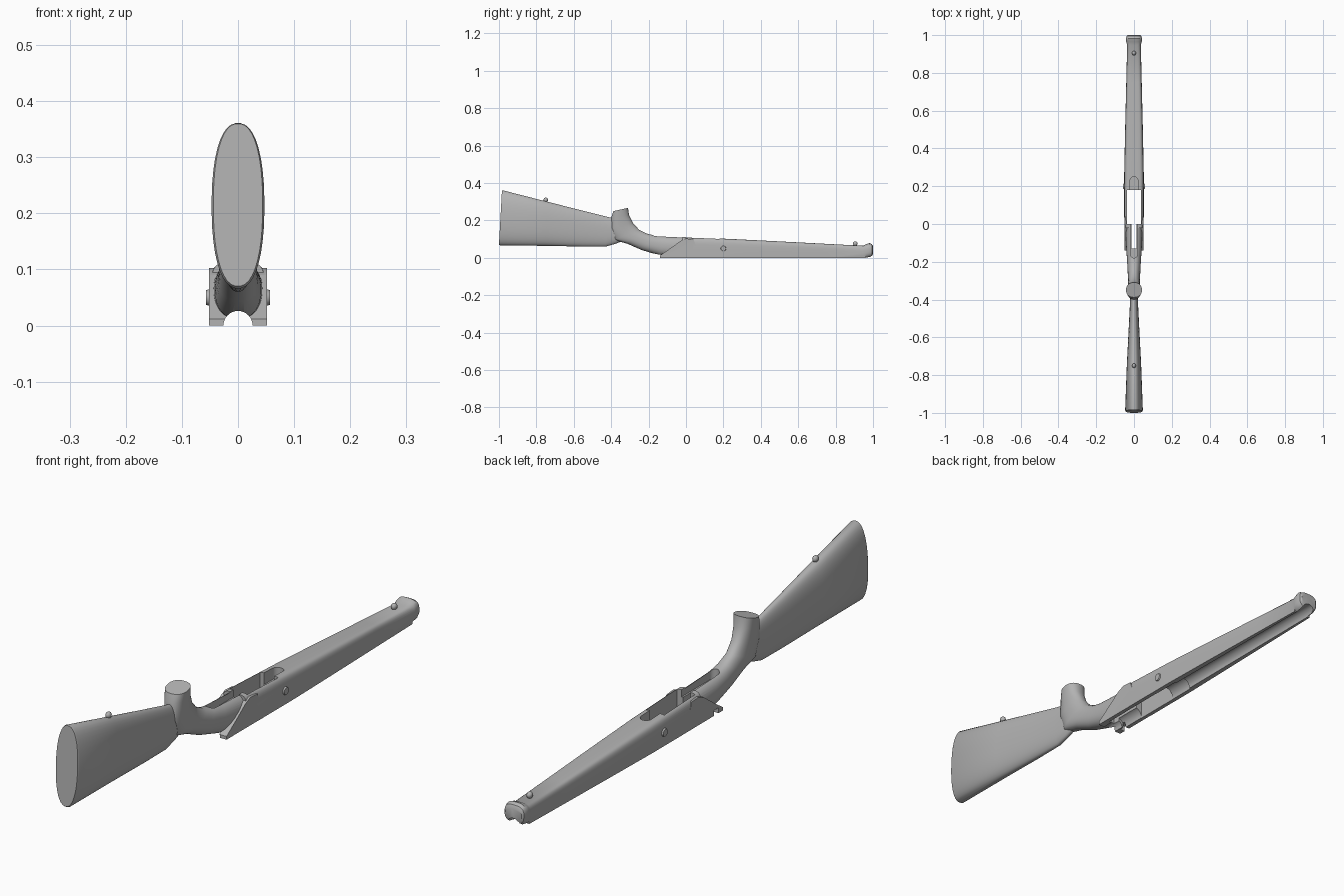
import bpy, bmesh, math
from mathutils import Matrix, Vector

if "Cube" in bpy.data.objects:
    bpy.data.objects.remove(bpy.data.objects["Cube"], do_unlink=True)

GREY = 0.45
mat = bpy.data.materials.new("plain_grey")
mat.use_nodes = True
mat.diffuse_color = (GREY, GREY, GREY, 1)
mat.node_tree.nodes["Principled BSDF"].inputs["Base Color"].default_value = (GREY, GREY, GREY, 1)


def finish(name, bm):
    """Turn a bmesh into a linked object with the grey material."""
    bmesh.ops.recalc_face_normals(bm, faces=bm.faces)
    mesh = bpy.data.meshes.new(name)
    bm.to_mesh(mesh)
    bm.free()
    mesh.materials.append(mat)
    obj = bpy.data.objects.new(name, mesh)
    bpy.context.collection.objects.link(obj)
    return obj


def loft(name, sections, power, sides=40):
    """Skin superellipse sections: (y, z) low point, (y, z) high point, half width."""
    bm = bmesh.new()
    rings = []
    for y0, z0, y1, z1, w in sections:
        ring = []
        for i in range(sides):
            a = math.tau * (i + 0.5) / sides
            c, s = math.cos(a), math.sin(a)
            c = math.copysign(abs(c) ** (2 / power), c)
            t = (math.copysign(abs(s) ** (2 / power), s) + 1) / 2
            ring.append(bm.verts.new((w * c, y0 + (y1 - y0) * t, z0 + (z1 - z0) * t)))
        rings.append(ring)
    for a, b in zip(rings, rings[1:]):
        for i in range(sides):
            j = (i + 1) % sides
            bm.faces.new((a[i], a[j], b[j], b[i]))
    bm.faces.new(rings[0])
    bm.faces.new(rings[-1])
    return finish(name, bm)


def prism(name, outline, axis, low, high):
    """Extrude a 2D outline along x (outline is y, z) or along z (outline is x, y)."""
    bm = bmesh.new()
    place = (lambda p, d: (d, p[0], p[1])) if axis == "x" else (lambda p, d: (p[0], p[1], d))
    face = bm.faces.new([bm.verts.new(place(p, low)) for p in outline])
    moved = bmesh.ops.extrude_face_region(bm, geom=[face])["geom"]
    shift = Vector(place((0, 0), high - low))
    bmesh.ops.translate(bm, vec=shift, verts=[v for v in moved if isinstance(v, bmesh.types.BMVert)])
    return finish(name, bm)


def box(name, x0, x1, y0, y1, z0, z1):
    return prism(name, [(x0, y0), (x1, y0), (x1, y1), (x0, y1)], "z", z0, z1)


def stadium(name, r, y0, y1, z0, z1):
    """Slot with round ends, long in y."""
    pts = []
    for k in range(26):
        a = math.pi * (k if k < 13 else k - 1) / 12
        pts.append((r * math.cos(a), (y1 - r if k < 13 else y0 + r) + r * math.sin(a)))
    return prism(name, pts, "z", z0, z1)


def cylinder(name, a, b, r0, r1, sides=32):
    a, b = Vector(a), Vector(b)
    bm = bmesh.new()
    turn = (b - a).to_track_quat("Z", "Y").to_matrix().to_4x4()
    bmesh.ops.create_cone(bm, cap_ends=True, segments=sides, radius1=r0, radius2=r1,
                          depth=(b - a).length, matrix=Matrix.Translation((a + b) / 2) @ turn)
    return finish(name, bm)


def combine(obj, others, operation):
    """Boolean each helper into obj, then remove the helpers."""
    for other in others:
        other.hide_render = True
        mod = obj.modifiers.new("cut", "BOOLEAN")
        mod.operation, mod.object, mod.solver = operation, other, "EXACT"
        graph = bpy.context.evaluated_depsgraph_get()
        graph.update()
        mesh = bpy.data.meshes.new_from_object(obj.evaluated_get(graph))
        obj.modifiers.clear()
        obj.data = mesh
        bpy.data.objects.remove(other, do_unlink=True)


def smooth(obj, angle=32):
    bpy.ops.object.select_all(action="DESELECT")
    obj.select_set(True)
    bpy.context.view_layer.objects.active = obj
    bpy.ops.object.shade_smooth_by_angle(angle=math.radians(angle))


# Fore-end: deep section mirrored below the floor and trimmed flat later
stock = loft("stock", [
    (y, -z, y, z, w) for y, z, w in
    [(-0.02, 0.112, 0.049), (0.04, 0.11, 0.052), (0.26, 0.1, 0.052),
     (0.5, 0.088, 0.047), (0.75, 0.075, 0.041), (0.96, 0.064, 0.036)]], 6, 48)

# Rounded front tip
tip = loft("tip", [
    (0.94, -0.002, 0.94, 0.062, 0.035), (0.965, -0.002, 0.965, 0.074, 0.041),
    (0.985, 0.002, 0.982, 0.079, 0.042), (0.996, 0.01, 0.994, 0.073, 0.039),
    (1.0, 0.02, 1.0, 0.062, 0.033)], 3)

# Butt
butt = loft("butt", [
    (-1.0, 0.07, -0.984, 0.36, 0.044), (-0.994, 0.066, -0.978, 0.361, 0.047),
    (-0.75, 0.064, -0.74, 0.3, 0.038), (-0.55, 0.06, -0.55, 0.252, 0.028),
    (-0.43, 0.06, -0.43, 0.222, 0.022), (-0.38, 0.074, -0.38, 0.21, 0.021),
    (-0.34, 0.09, -0.34, 0.19, 0.018)], 2.3)

# Pistol grip sweeping into the wrist
grip = loft("grip", [
    (-0.388, 0.25, -0.31, 0.267, 0.042), (-0.398, 0.222, -0.304, 0.228, 0.038),
    (-0.405, 0.155, -0.283, 0.185, 0.033), (-0.385, 0.095, -0.25, 0.15, 0.032),
    (-0.315, 0.076, -0.205, 0.128, 0.033), (-0.24, 0.043, -0.165, 0.12, 0.036),
    (-0.14, 0.012, -0.12, 0.117, 0.041), (0.01, 0.005, 0.01, 0.11, 0.046)], 2.3)

# Flat side panels with a sloping rear edge
panel = prism("panel", [(-0.14, -0.01), (-0.14, 0.012), (-0.085, 0.05), (-0.03, 0.09),
                        (0, 0.103), (0.04, 0.1), (0.08, -0.01)], "x", -0.0515, 0.0515)

combine(stock, [tip, butt, grip, panel], "UNION")

# Barrel channel, action bed, magazine well, trigger slot and bolt notch
combine(stock, [
    box("floor_trim", -0.2, 0.2, -0.3, 1.1, -0.3, 0),
    cylinder("barrel_channel", (0, 0.1, 0), (0, 1.1, 0), 0.032, 0.026),
    cylinder("action_bed", (0, -0.1, 0), (0, 0.28, 0), 0.036, 0.036),
    cylinder("tang_bed", (0, -0.25, 0), (0, 0, 0), 0.026, 0.026),
    box("magazine_well", -0.037, 0.037, 0, 0.18, -0.1, 0.3),
    stadium("front_recess", 0.021, 0.12, 0.25, 0.06, 0.3),
    stadium("trigger_recess", 0.018, -0.18, 0.03, 0.085, 0.15),
    box("trigger_slot", -0.012, 0.012, -0.13, 0.01, -0.1, 0.2),
    box("bolt_notch", -0.1, -0.03, -0.115, -0.09, -0.1, 0.02),
], "DIFFERENCE")
smooth(stock)

# Cross bolt heads
for side, label in ((1, "left"), (-1, "right")):
    smooth(cylinder(label + "_bolt_head", (side * 0.045, 0.2, 0.05),
                    (side * 0.057, 0.2, 0.05), 0.017, 0.013))

# Sling studs
for label, y, z in (("rear", -0.75, 0.31), ("front", 0.905, 0.076)):
    bm = bmesh.new()
    bmesh.ops.create_uvsphere(bm, u_segments=20, v_segments=12, radius=0.012,
                              matrix=Matrix.Translation((0, y, z)) @ Matrix.Diagonal((0.85, 1, 1, 1)))
    smooth(finish(label + "_sling_stud", bm))
    smooth(cylinder(label + "_stud_post", (0, y, z - 0.02), (0, y, z), 0.008, 0.007, 16))
